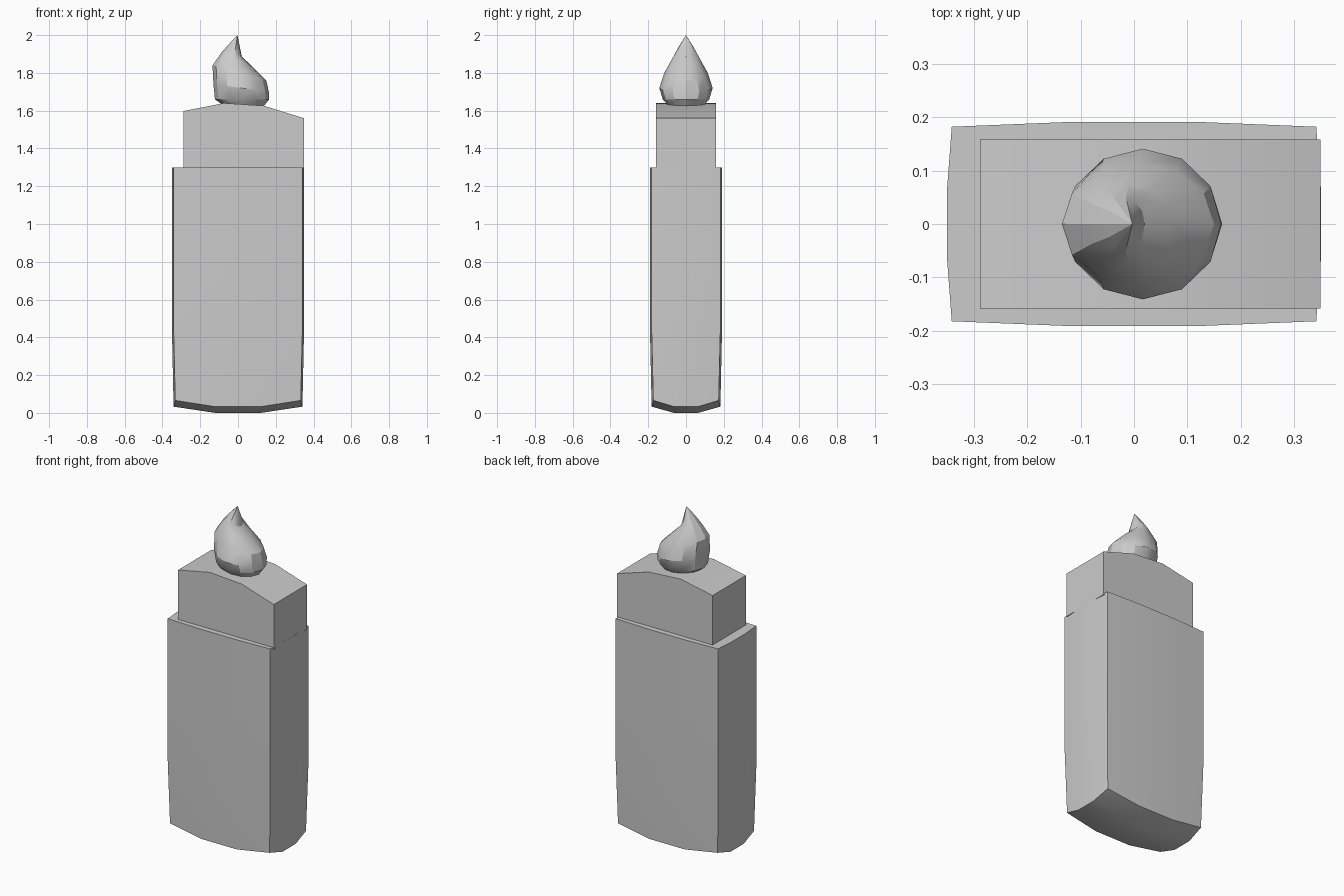
import bpy, bmesh, math

if "Cube" in bpy.data.objects:
    bpy.data.objects.remove(bpy.data.objects["Cube"])


def finish(name, bm):
    bmesh.ops.recalc_face_normals(bm, faces=bm.faces)
    mesh = bpy.data.meshes.new(name)
    bm.to_mesh(mesh)
    bm.free()
    obj = bpy.data.objects.new(name, mesh)
    bpy.context.collection.objects.link(obj)
    bpy.ops.object.select_all(action='DESELECT')
    obj.select_set(True)
    bpy.context.view_layer.objects.active = obj
    bpy.ops.object.shade_smooth_by_angle(angle=math.radians(28))
    return obj


# Body: gridded box with slightly bulged sides and base, flat top
bm = bmesh.new()
bmesh.ops.create_cube(bm, size=2)
bmesh.ops.subdivide_edges(bm, edges=bm.edges[:], cuts=2, use_grid_fill=True)
for vert in bm.verts:
    u, v, w = vert.co
    mid_u, mid_v = abs(u) < 0.6, abs(v) < 0.6
    flare = 0.009 if w > -0.9 else 0.0
    x = 0.36 * u if mid_u else math.copysign(0.332 + 0.009 * mid_v + flare, u)
    y = 0.19 * v if mid_v else math.copysign(0.173 + 0.009 * mid_u + flare, v)
    if w < -0.9:
        z = 0.066 - 0.033 * mid_u - 0.033 * mid_v
    else:
        z = 0.45 if w < 0 else (0.87 if w < 0.9 else 1.3)
    vert.co = (x, y, z)
finish("body", bm)

# Cap: side profile with an arched top, extruded across the depth
profile = [(-0.288, 1.29), (0.349, 1.29), (0.349, 1.56),
           (0.137, 1.626), (-0.075, 1.64), (-0.288, 1.598)]
bm = bmesh.new()
face = bm.faces.new([bm.verts.new((x, -0.158, z)) for x, z in profile])
ext = bmesh.ops.extrude_face_region(bm, geom=[face])
bmesh.ops.translate(bm, vec=(0, 0.316, 0),
                    verts=[g for g in ext["geom"] if isinstance(g, bmesh.types.BMVert)])
finish("cap", bm)

# Flame: tilted rings (left x, left z, right x, right z, half depth) up to a tip
rings = [(-0.08, 1.63, 0.13, 1.615, 0.09),
         (-0.122, 1.66, 0.165, 1.66, 0.123),
         (-0.130, 1.74, 0.163, 1.70, 0.141),
         (-0.135, 1.84, 0.15, 1.76, 0.115),
         (-0.09, 1.905, 0.07, 1.84, 0.075),
         (-0.05, 1.95, 0.02, 1.885, 0.048)]
SIDES = 12
bm = bmesh.new()
loops = []
for lx, lz, rx, rz, depth in rings:
    loop = []
    for i in range(SIDES):
        a = math.tau * i / SIDES
        t = (1 + math.cos(a)) / 2
        loop.append(bm.verts.new((lx + (rx - lx) * t, depth * math.sin(a), lz + (rz - lz) * t)))
    loops.append(loop)
tip = bm.verts.new((-0.003, 0, 2.0))
bm.faces.new(loops[0])
for i in range(SIDES):
    j = (i + 1) % SIDES
    for lo, hi in zip(loops, loops[1:]):
        bm.faces.new((lo[i], lo[j], hi[j], hi[i]))
    bm.faces.new((loops[-1][i], loops[-1][j], tip))
finish("flame", bm)
